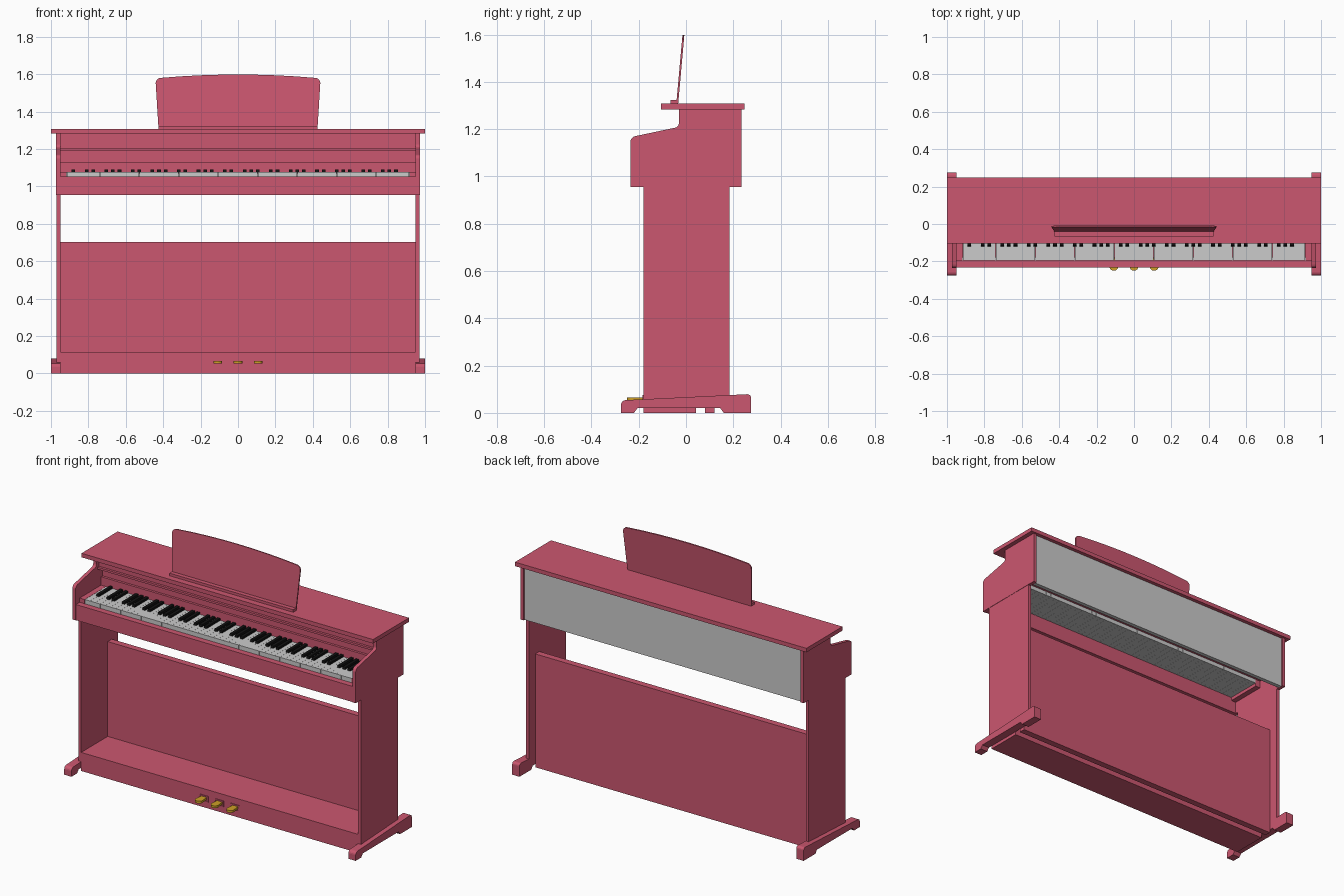
import bpy, bmesh, math

if "Cube" in bpy.data.objects:
    bpy.data.objects.remove(bpy.data.objects["Cube"])


def material(name, rgb):
    m = bpy.data.materials.new(name)
    m.diffuse_color = (*rgb, 1)
    m.use_nodes = True
    m.node_tree.nodes["Principled BSDF"].inputs["Base Color"].default_value = m.diffuse_color
    return m


RED = material("rose_wood", (0.60, 0.095, 0.16))
BLACK = material("black_key", (0.006, 0.006, 0.006))
GOLD = material("brass", (0.62, 0.35, 0.02))


def finish(bm, name, mat, mirror=False):
    bmesh.ops.recalc_face_normals(bm, faces=bm.faces)
    me = bpy.data.meshes.new(name)
    bm.to_mesh(me)
    bm.free()
    ob = bpy.data.objects.new(name, me)
    bpy.context.collection.objects.link(ob)
    if mat:
        me.materials.append(mat)
    if mirror:
        ob.modifiers.new("mirror", 'MIRROR')
    return ob


def add_prism(bm, pts, c0, c1, axis):
    place = {'x': lambda a, b, c: (c, a, b),
             'y': lambda a, b, c: (a, c, b),
             'z': lambda a, b, c: (a, b, c)}[axis]
    lo = [bm.verts.new(place(a, b, c0)) for a, b in pts]
    hi = [bm.verts.new(place(a, b, c1)) for a, b in pts]
    bm.faces.new(lo)
    bm.faces.new(hi)
    for i in range(len(pts)):
        j = (i + 1) % len(pts)
        bm.faces.new((lo[i], lo[j], hi[j], hi[i]))


def prism(name, pts, c0, c1, axis='x', mat=RED, mirror=False):
    bm = bmesh.new()
    add_prism(bm, pts, c0, c1, axis)
    return finish(bm, name, mat, mirror)


def rect(a0, a1, b0, b1):
    return [(a0, b0), (a1, b0), (a1, b1), (a0, b1)]


def box(name, x, y, z, mat=RED, mirror=False):
    return prism(name, rect(*y, *z), *x, 'x', mat, mirror)


def arc(cx, cy, r, a0, a1, n=6):
    return [(cx + r * math.cos(math.radians(a0 + (a1 - a0) * i / n)),
             cy + r * math.sin(math.radians(a0 + (a1 - a0) * i / n))) for i in range(n + 1)]


# Side cheeks with a concave notch under the lid, legs and feet (mirrored)
cheek = [(-0.235, 0.955), (0.235, 0.955), (0.235, 1.285), (-0.03, 1.285)]
cheek += arc(-0.05, 1.226, 0.02, 0, -78)
cheek += arc(-0.21, 1.146, 0.025, 102, 180)
prism("side_cheek", cheek, 0.95, 0.972, mirror=True)
box("leg_panel", (0.95, 0.97), (-0.18, 0.183), (0.02, 0.955), mirror=True)
foot = [(-0.275, 0), (-0.22, 0), (-0.205, 0.02), (0.145, 0.02), (0.16, 0), (0.275, 0)]
foot += arc(0.26, 0.064, 0.015, 0, 93, 4) + arc(-0.255, 0.034, 0.02, 93, 180, 4)
prism("foot", foot, 0.95, 1.0, mirror=True)

# Lid, back and lower panels
box("lid", (-1, 1), (-0.105, 0.248), (1.283, 1.308))
box("back_panel", (-0.95, 0.95), (0.2, 0.225), (0.955, 1.283), None)
box("lower_panel", (-0.95, 0.95), (0.08, 0.12), (0.0, 0.703))
plinth = [(-0.18, 0), (0.042, 0), (0.042, 0.095), (0.08, 0.095), (0.08, 0.115), (-0.18, 0.115)]
prism("pedal_plinth", plinth, -0.95, 0.95)

# Key rail, key end blocks and stepped fallboard
box("key_rail", (-0.95, 0.95), (-0.232, -0.195), (0.955, 1.052))
box("key_end_block", (0.916, 0.95), (-0.195, 0.03), (1.03, 1.078), mirror=True)
fall = [(0.015, 1.075), (0.015, 1.13), (0.03, 1.13), (0.03, 1.19), (-0.02, 1.19), (-0.02, 1.203),
        (-0.005, 1.203), (-0.005, 1.283), (0.05, 1.283), (0.05, 1.075)]
prism("fallboard", fall, -0.95, 0.95)

# Keyboard: 52 white keys from A to C, black keys between the right pairs
N, X0 = 52, -0.915
W = -2 * X0 / N
whites, blacks = bmesh.new(), bmesh.new()
for i in range(N):
    x = X0 + i * W
    add_prism(whites, rect(-0.194, 0.03, 1.05, 1.078), x + 0.0003, x + W - 0.0003, 'x')
    if i < N - 1 and i % 7 in (0, 2, 3, 5, 6):
        xb = x + W
        side = [(-0.122, 1.07), (0.015, 1.07), (0.015, 1.091), (-0.116, 1.091)]
        add_prism(blacks, side, xb - 0.0095, xb + 0.0095, 'x')
for b in (whites, blacks):
    assert b.faces
# A0 B0 C1 ...: index 0 is A, so sharps follow A, C, D, F and G
finish(whites, "white_keys", None)
finish(blacks, "black_keys", BLACK)

# Music rest: leaning board with bowed top and rounded corners, plus ledge
half = [(0.425, 0.0)] + arc(0.412, 0.245, 0.028, 0, 84)
bow = [(x, 0.291 - 0.018 * (x / 0.415) ** 2) for x in (0.3, 0.2, 0.1, 0)]
right = half + bow
outline = right + [(-x, z) for x, z in reversed(right[:-1])]
rest = prism("music_rest", outline, -0.004, 0.004, 'y')
rest.location = (0, -0.037, 1.308)
rest.rotation_euler = (-math.atan(0.026 / 0.29), 0, 0)
box("music_ledge", (-0.425, 0.425), (-0.066, -0.038), (1.308, 1.324))

# Three pedals with frames
for k, label in zip((-1, 0, 1), ("left", "middle", "right")):
    x = 0.108 * k
    frame = bmesh.new()
    for r in (rect(x - 0.03, x + 0.03, 0.07, 0.076), rect(x - 0.03, x + 0.03, 0.038, 0.044),
              rect(x - 0.03, x - 0.025, 0.044, 0.07), rect(x + 0.025, x + 0.03, 0.044, 0.07)):
        add_prism(frame, r, -0.184, -0.178, 'y')
    finish(frame, label + "_pedal_frame", RED)
    shape = [(x + 0.017, -0.17), (x - 0.017, -0.17), (x - 0.023, -0.225)]
    shape += [(x + 0.023 * math.cos(t), -0.228 + 0.022 * math.sin(t))
              for t in [math.pi * (1 + i / 8) for i in range(9)]]
    shape.append((x + 0.023, -0.225))
    prism(label + "_pedal", shape, 0.052, 0.066, 'z', GOLD)
